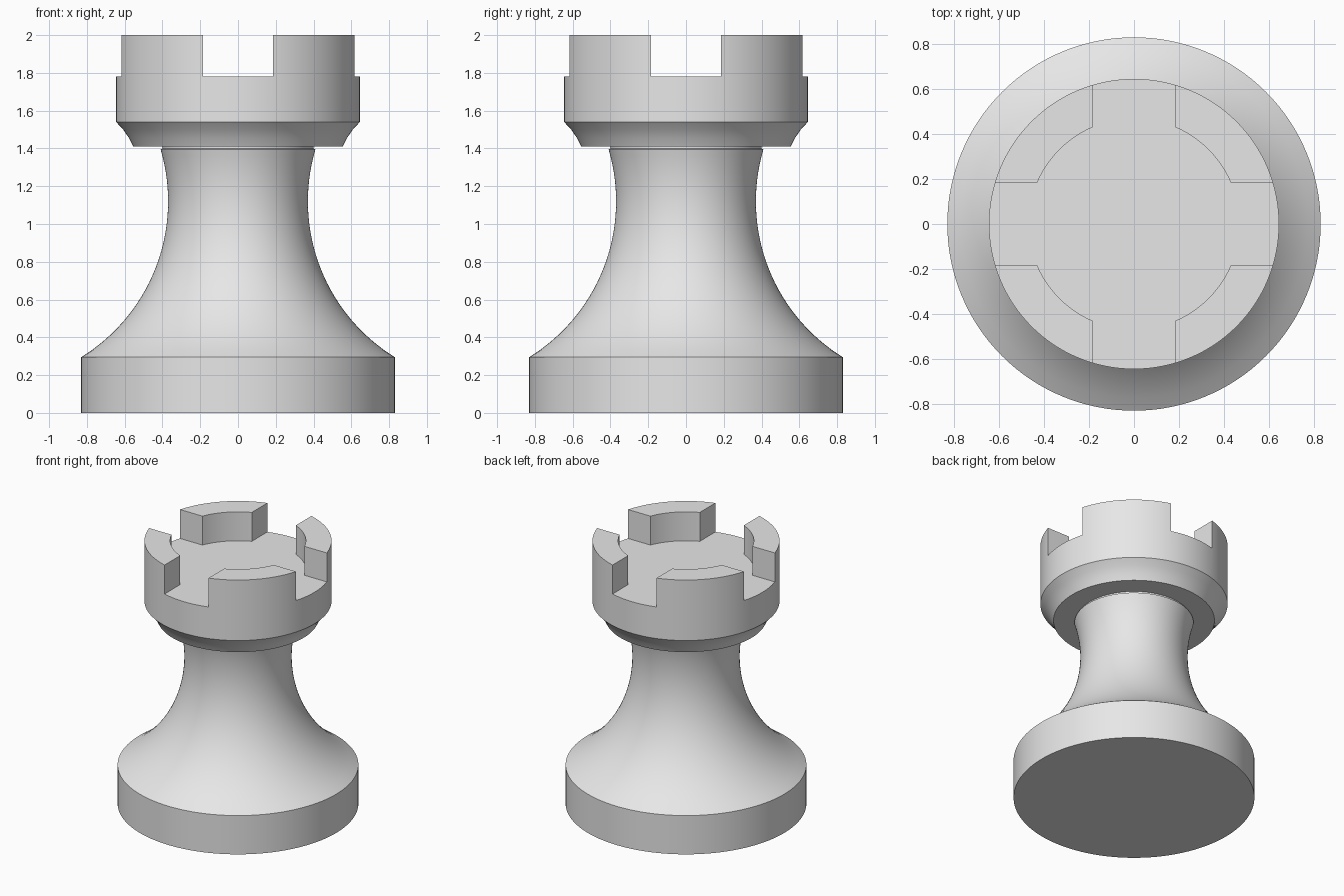
import bpy
import bmesh
from math import sin, cos, pi, radians, sqrt, atan2

SIDES = 128
BASE_R, CROWN_R, WELL_R = 0.83, 0.645, 0.468   # radii
SLOT, FLOOR, TOP = 0.185, 1.78, 2.0            # slot half width, heights

cube = bpy.data.objects.get("Cube")
if cube:
    bpy.data.objects.remove(cube, do_unlink=True)

grey = bpy.data.materials.new("light_grey")
grey.use_nodes = True
grey.diffuse_color = (0.8, 0.8, 0.8, 1)
grey.node_tree.nodes["Principled BSDF"].inputs["Base Color"].default_value = (0.8, 0.8, 0.8, 1)


def finish(name, bm):
    bmesh.ops.recalc_face_normals(bm, faces=bm.faces)
    mesh = bpy.data.meshes.new(name)
    bm.to_mesh(mesh)
    bm.free()
    mesh.materials.append(grey)
    obj = bpy.data.objects.new(name, mesh)
    bpy.context.collection.objects.link(obj)
    return obj


def select(obj):
    bpy.ops.object.select_all(action='DESELECT')
    obj.select_set(True)
    bpy.context.view_layer.objects.active = obj


def smooth(obj):
    select(obj)
    bpy.ops.object.shade_smooth_by_angle(angle=radians(25))


def lathe(name, profile):
    """Turn (radius, height) points about z and cap both ends."""
    bm = bmesh.new()
    rings = [[bm.verts.new((r * cos(2 * pi * i / SIDES), r * sin(2 * pi * i / SIDES), z))
              for i in range(SIDES)] for r, z in profile]
    for low, high in zip(rings, rings[1:]):
        for i in range(SIDES):
            j = (i + 1) % SIDES
            bm.faces.new((low[i], low[j], high[j], high[i]))
    bm.faces.new(rings[0])
    bm.faces.new(rings[-1])
    return finish(name, bm)


# Base drum and flared stem, whose side is one circular arc
ARC_R, ARC_X, ARC_Z = 0.97, 1.34, 1.12
STEM_LOW, STEM_HIGH, STEPS = 0.295, 1.395, 28
stem = []
for k in range(STEPS + 1):
    z = STEM_LOW + (STEM_HIGH - STEM_LOW) * k / STEPS
    stem.append((ARC_X - sqrt(ARC_R ** 2 - (z - ARC_Z) ** 2), z))
stem[0] = (BASE_R, STEM_LOW)
base = lathe("base_and_stem", [(BASE_R, 0)] + stem + [(0.4, 1.4), (0.4, 1.45)])
smooth(base)

# Crown with a flared underside
crown = lathe("crown", [(0.555, 1.41), (0.577, 1.455), (0.608, 1.5),
                        (CROWN_R, 1.54), (CROWN_R, TOP)])

# Cutter outline: a round well with four slots leading out of it
outline = []
start = atan2(SLOT, sqrt(WELL_R ** 2 - SLOT ** 2))
for quarter in range(4):
    turn = quarter * pi / 2
    points = [(1, SLOT)]
    for k in range(13):
        a = start + (pi / 2 - 2 * start) * k / 12
        points.append((WELL_R * cos(a), WELL_R * sin(a)))
    points.append((SLOT, 1))
    outline += [(x * cos(turn) - y * sin(turn), x * sin(turn) + y * cos(turn)) for x, y in points]

bm = bmesh.new()
floor = bm.faces.new([bm.verts.new((x, y, FLOOR)) for x, y in outline])
raised = bmesh.ops.extrude_face_region(bm, geom=[floor], use_keep_orig=True)
for v in raised["geom"]:
    if isinstance(v, bmesh.types.BMVert):
        v.co.z = TOP + 0.2
cutter = finish("crown_cutter", bm)
cutter.hide_render = True

# Cut the battlements
select(crown)
cut = crown.modifiers.new("battlements", 'BOOLEAN')
cut.operation = 'DIFFERENCE'
cut.solver = 'EXACT'
cut.object = cutter
bpy.ops.object.modifier_apply(modifier=cut.name)
bpy.data.objects.remove(cutter, do_unlink=True)
smooth(crown)
